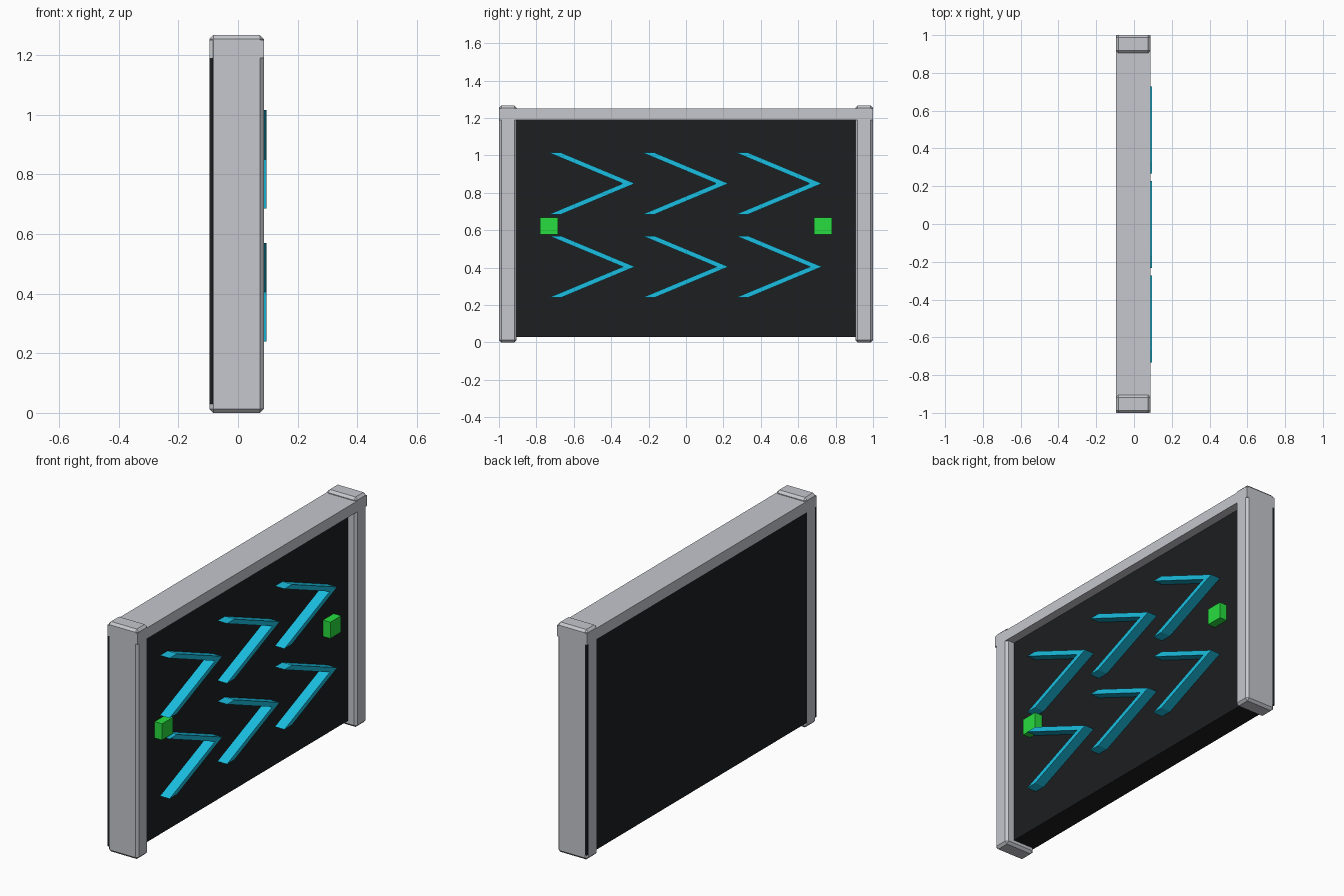
import bpy, bmesh

if "Cube" in bpy.data.objects:
    bpy.data.objects.remove(bpy.data.objects["Cube"])

def material(name, rgb):
    m = bpy.data.materials.new(name)
    m.diffuse_color = (*rgb, 1)
    m.use_nodes = True
    m.node_tree.nodes["Principled BSDF"].inputs["Base Color"].default_value = m.diffuse_color
    return m

GREY = material("grey_metal", (0.56, 0.57, 0.61))
BLACK = material("black_panel", (0.012, 0.013, 0.015))
CYAN = material("cyan_arrow", (0.01, 0.52, 0.75))
GREEN = material("green_light", (0.02, 0.72, 0.05))

def finish(name, bm, mat):
    bmesh.ops.recalc_face_normals(bm, faces=bm.faces)
    me = bpy.data.meshes.new(name)
    bm.to_mesh(me)
    bm.free()
    me.materials.append(mat)
    ob = bpy.data.objects.new(name, me)
    bpy.context.collection.objects.link(ob)
    return ob

def box(name, lo, hi, mat, bevel=0):
    bm = bmesh.new()
    bmesh.ops.create_cube(bm, size=1)
    for v in bm.verts:
        v.co = [(a + b) / 2 + c * (b - a) for a, b, c in zip(lo, hi, v.co)]
    if bevel:
        bmesh.ops.bevel(bm, geom=bm.edges[:], offset=bevel, segments=1,
                        affect='EDGES', profile=0.5)
    return finish(name, bm, mat)

def chevron(name, y, z, x0=0.038, x1=0.096):
    # right-pointing arrow outline, extruded along x
    outline = [(0, 0.165), (0.065, 0.165), (0.46, 0), (0.065, -0.165),
               (0, -0.165), (0.395, 0)]
    bm = bmesh.new()
    face = bm.faces.new([bm.verts.new((x0, y + a, z + b)) for a, b in outline])
    ext = bmesh.ops.extrude_face_region(bm, geom=[face])
    for v in ext["geom"]:
        if isinstance(v, bmesh.types.BMVert):
            v.co.x = x1
    return finish(name, bm, CYAN)

XB, XF = -0.096, 0.087

# Dark panel running through both posts
box("panel", (XB + 0.0004, -0.9996, 0.03), (0.038, 0.9996, 1.19), BLACK)

# Top rail
box("top_rail", (XB, -0.9998, 1.19), (XF, 0.9998, 1.25), GREY)

# Bevelled end posts and green lights, one per side
for side, s in (("left", -1), ("right", 1)):
    y0, y1 = sorted((s * 0.905, s * 1.0))
    box(side + "_post", (XB, y0, 0), (XF, y1, 1.267), GREY, 0.013)
    y0, y1 = sorted((s * 0.685, s * 0.78))
    box(side + "_light", (0.03, y0, 0.578), (0.083, y1, 0.668), GREEN)

# Two rows of three arrows
for r, z in enumerate((0.405, 0.85)):
    for c in range(3):
        chevron(f"arrow_{r}_{c}", -0.733 + 0.5 * c, z)
